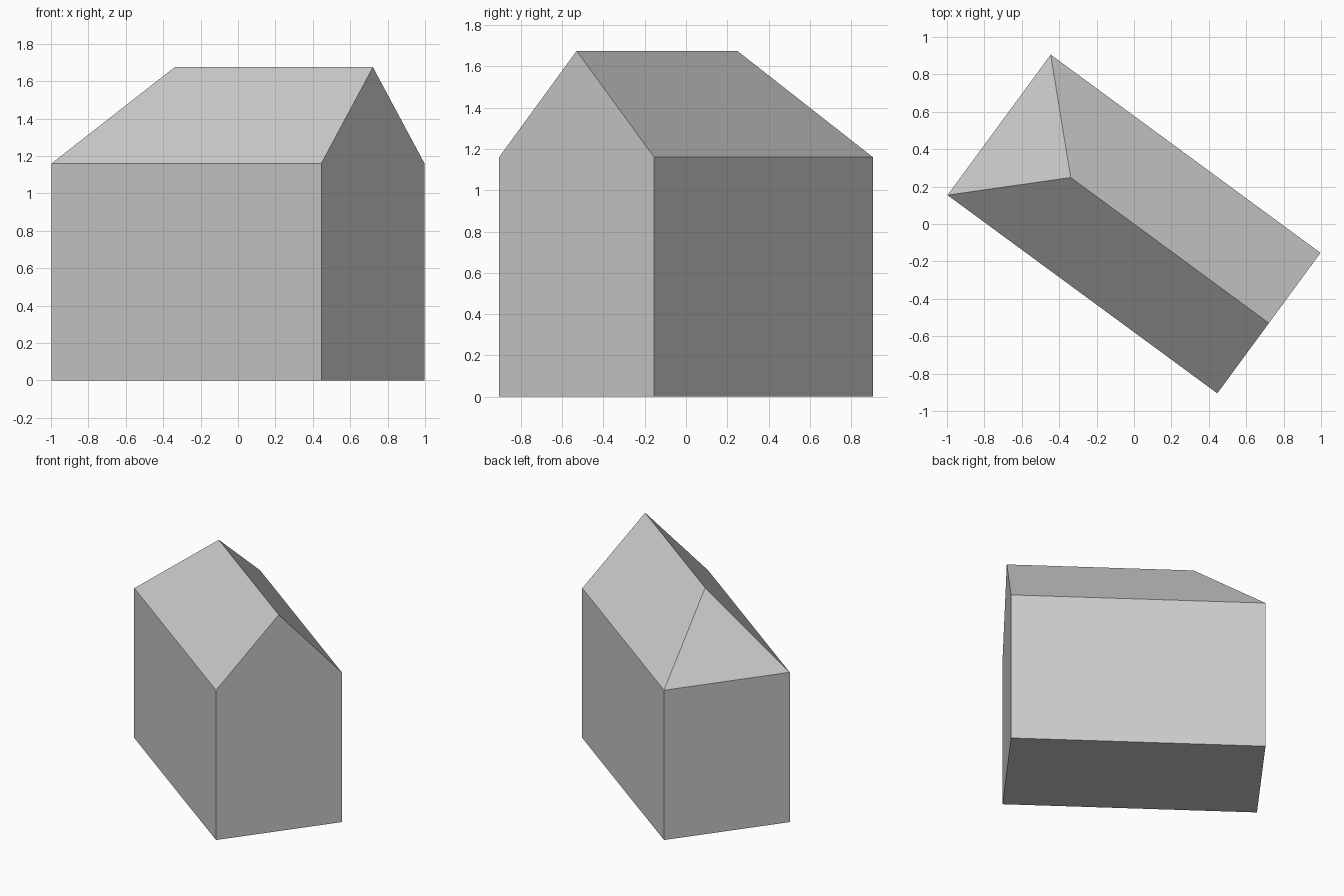
import bpy
import math

cube = bpy.data.objects.get("Cube")
if cube:
    bpy.data.objects.remove(cube, do_unlink=True)

LENGTH, WIDTH = 1.79, 0.932
EAVES, RIDGE = 1.16, 1.675
HIP_X = -0.42                     # where the ridge meets the hipped end
TURN = math.radians(-36.3)

grey = bpy.data.materials.new("plain grey")
grey.use_nodes = True
colour = (0.6, 0.6, 0.6, 1)
grey.diffuse_color = colour
grey.node_tree.nodes["Principled BSDF"].inputs["Base Color"].default_value = colour


def add_part(name, verts, faces):
    mesh = bpy.data.meshes.new(name)
    mesh.from_pydata(verts, [], faces)
    mesh.materials.append(grey)
    obj = bpy.data.objects.new(name, mesh)
    obj.rotation_euler.z = TURN
    bpy.context.collection.objects.link(obj)
    return obj


# Footprint, counter-clockwise from above
x, y = LENGTH / 2, WIDTH / 2
plan = [(-x, -y), (x, -y), (x, y), (-x, y)]
floor = [(px, py, 0) for px, py in plan]
eaves = [(px, py, EAVES) for px, py in plan]
hip_peak, gable_peak = (HIP_X, 0, RIDGE), (x, 0, RIDGE)

# Walls with floor; the gable wall rises to the ridge
walls = [(i, (i + 1) % 4, (i + 1) % 4 + 4, i + 4) for i in (0, 2, 3)]
add_part("walls", floor + eaves + [gable_peak],
         walls + [(1, 2, 6, 8, 5), (3, 2, 1, 0)])

# Roof: two long slopes and one hipped end
add_part("roof", eaves + [hip_peak, gable_peak],
         [(0, 1, 5, 4), (2, 3, 4, 5), (3, 0, 4)])
